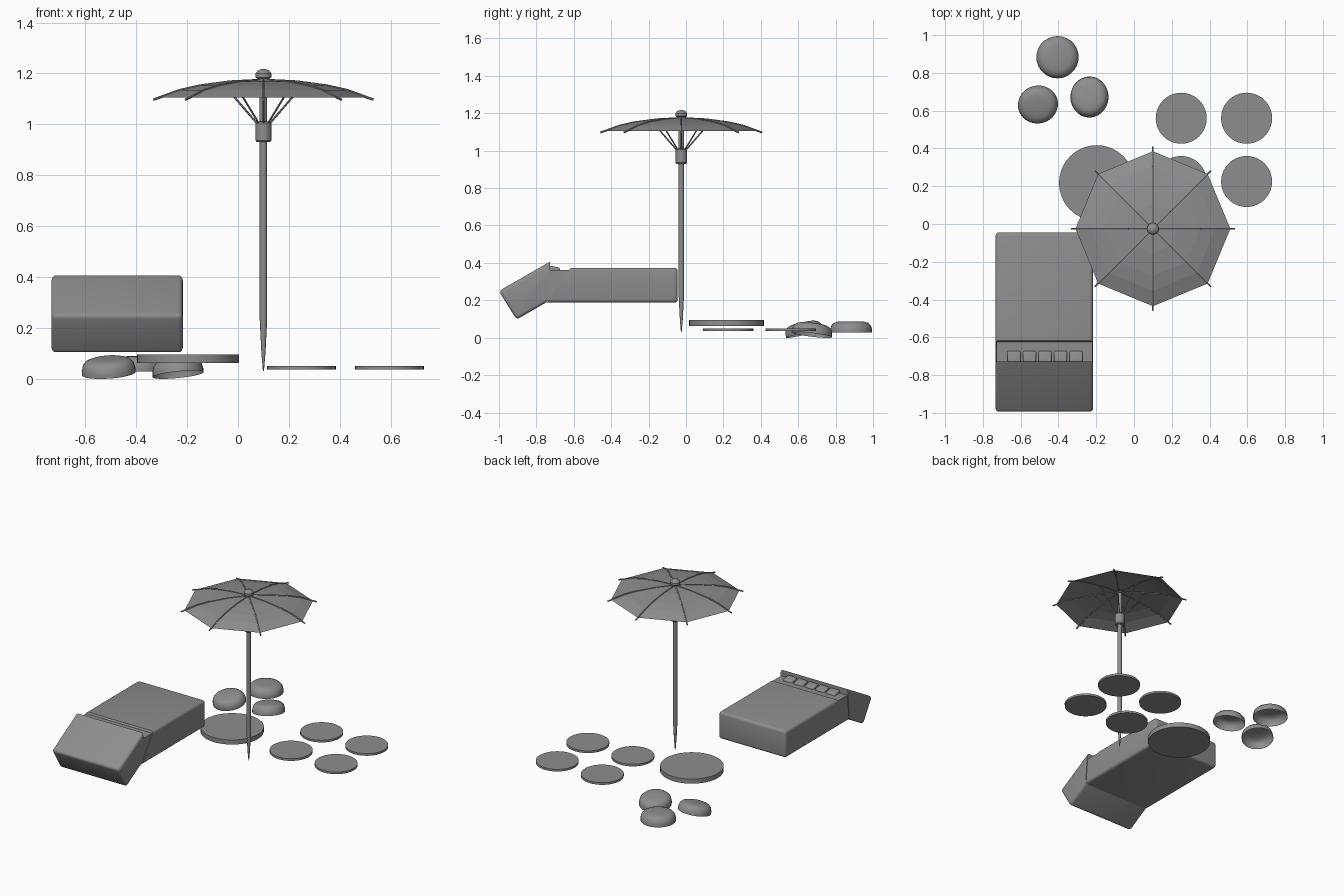
import bpy, bmesh, math
from mathutils import Matrix, Vector

cube = bpy.data.objects.get("Cube")
if cube:
    bpy.data.objects.remove(cube, do_unlink=True)

GREY = (0.27, 0.27, 0.27, 1)
mat = bpy.data.materials.new("plain grey")
mat.use_nodes = True
mat.diffuse_color = GREY
mat.node_tree.nodes["Principled BSDF"].inputs["Base Color"].default_value = GREY


def finish(name, bm, loc=(0, 0, 0), rot=(0, 0, 0), smooth=35, recalc=True):
    if recalc:
        bmesh.ops.recalc_face_normals(bm, faces=bm.faces)
    me = bpy.data.meshes.new(name)
    bm.to_mesh(me)
    bm.free()
    me.materials.append(mat)
    ob = bpy.data.objects.new(name, me)
    bpy.context.collection.objects.link(ob)
    ob.location, ob.rotation_euler = loc, rot
    if smooth:
        bpy.ops.object.select_all(action='DESELECT')
        ob.select_set(True)
        bpy.context.view_layer.objects.active = ob
        bpy.ops.object.shade_smooth_by_angle(angle=math.radians(smooth))
    return ob


def lathe(name, profile, loc, sides=32, caps=True, smooth=35, rot=(0, 0, 0), scale=(1, 1)):
    """Rings of (radius, z) joined into a turned shape."""
    bm = bmesh.new()
    rings = []
    for r, z in profile:
        angles = [2 * math.pi * i / sides for i in range(sides)]
        rings.append([bm.verts.new((r * scale[0] * math.cos(a), r * scale[1] * math.sin(a), z))
                      for a in angles])
    for a, b in zip(rings, rings[1:]):
        for i in range(sides):
            j = (i + 1) % sides
            bm.faces.new((a[i], a[j], b[j], b[i]))
    if caps:
        bm.faces.new(rings[0][::-1])
    bm.faces.new(rings[-1])
    return finish(name, bm, loc, rot, smooth, recalc=caps)


def slab(name, profile, x0, x1, bevel=0.0, keep=None):
    """Side profile of (y, z) points extruded across x, with rounded outer edges."""
    bm = bmesh.new()
    face = bm.faces.new([bm.verts.new((x0, y, z)) for y, z in profile])
    out = bmesh.ops.extrude_face_region(bm, geom=[face])
    moved = [v for v in out["geom"] if isinstance(v, bmesh.types.BMVert)]
    bmesh.ops.translate(bm, verts=moved, vec=(x1 - x0, 0, 0))
    bmesh.ops.recalc_face_normals(bm, faces=bm.faces)
    if bevel:
        edges = [e for e in bm.edges if not keep or not all(keep(v.co) for v in e.verts)]
        bmesh.ops.bevel(bm, geom=edges, offset=bevel, segments=4, profile=0.5, affect='EDGES')
    return finish(name, bm)


def rod(bm, a, b, r, sides=6):
    a, b = Vector(a), Vector(b)
    d = b - a
    m = Matrix.Translation((a + b) / 2) @ d.to_track_quat('Z', 'Y').to_matrix().to_4x4()
    bmesh.ops.create_cone(bm, cap_ends=True, segments=sides, radius1=r, radius2=r,
                          depth=d.length, matrix=m)


# Lounger: flat body, tilted end section, and a recessed joint between them
LEFT, RIGHT = -0.217, -0.733
seam = lambda co: -0.78 < co.y < -0.6
slab("lounger_body", [(-0.045, 0.187), (-0.045, 0.374), (-0.617, 0.374), (-0.745, 0.187)],
     RIGHT, LEFT, 0.018, seam)
slab("lounger_end", [(-1.0, 0.25), (-0.906, 0.097), (-0.745, 0.19), (-0.728, 0.36), (-0.728, 0.406)],
     RIGHT, LEFT, 0.018, seam)
slab("lounger_joint", [(-0.61, 0.363), (-0.735, 0.363), (-0.75, 0.195), (-0.7, 0.195)],
     RIGHT + 0.004, LEFT - 0.004)
for i in range(5):
    x = -0.635 + i * 0.082
    slab(f"joint_peg_{i + 1}", [(-0.67, 0.35), (-0.675, 0.375), (-0.73, 0.385), (-0.73, 0.35)],
         x - 0.035, x + 0.035, 0.008)

# Parasol pole, sliding collar and top knob
UX, UY = 0.1, -0.025
lathe("parasol_pole", [(0.002, 0.03), (0.008, 0.1), (0.015, 0.24), (0.015, 1.18)], (UX, UY, 0), 16)
lathe("parasol_collar", [(0.026, 0.93), (0.031, 0.937), (0.031, 1.005), (0.026, 1.012)], (UX, UY, 0), 16)
lathe("parasol_knob", [(0.024, 1.165), (0.024, 1.18), (0.031, 1.185), (0.031, 1.2),
                       (0.022, 1.212), (0.008, 1.217)], (UX, UY, 0), 16)

# Parasol canopy: eight-sided open sheet
ARC = [(0.41, 1.105), (0.33, 1.134), (0.25, 1.152), (0.13, 1.168), (0.01, 1.174)]
lathe("parasol_canopy", ARC, (UX, UY, 0), 8, caps=False, smooth=0)

# Ribs along the canopy corners and struts up from the collar
ribs, struts = bmesh.new(), bmesh.new()
for k in range(8):
    c, s = math.cos(k * math.pi / 4), math.sin(k * math.pi / 4)
    path = [(r * c, r * s, z) for r, z in [(0.433, 1.097)] + ARC]
    for a, b in zip(path, path[1:]):
        rod(ribs, a, b, 0.005)
    rod(struts, (0.022 * c, 0.022 * s, 1.0), (0.16 * c, 0.16 * s, 1.16), 0.004)
finish("parasol_ribs", ribs, (UX, UY, 0))
finish("parasol_struts", struts, (UX, UY, 0))

# Round table top and four stepping discs
lathe("table_top", [(0.2, 0.062), (0.2, 0.094)], (-0.197, 0.217, 0), 40)
for i, x in enumerate((0.25, 0.596)):
    for j, y in enumerate((0.225, 0.56)):
        lathe(f"stepping_disc_{i * 2 + j + 1}", [(0.135, 0.035), (0.135, 0.05)], (x, y, 0), 40)

# Cushions: rounded shells, open underneath
DOME = [(0.112, -0.03), (0.112, -0.015), (0.106, 0.008), (0.092, 0.022), (0.07, 0.029), (0.03, 0.031)]
for name, loc, rot, scale in (
        ("cushion_back", (-0.405, 0.883, 0.057), (0, 0, 0), (1, 1)),
        ("cushion_right", (-0.51, 0.628, 0.05), (0.18, -0.12, 0.3), (0.95, 0.9)),
        ("cushion_left", (-0.238, 0.675, 0.045), (-0.12, -0.1, 0), (0.9, 0.97))):
    lathe(name, DOME, loc, 28, caps=False, smooth=50, rot=rot, scale=scale)
